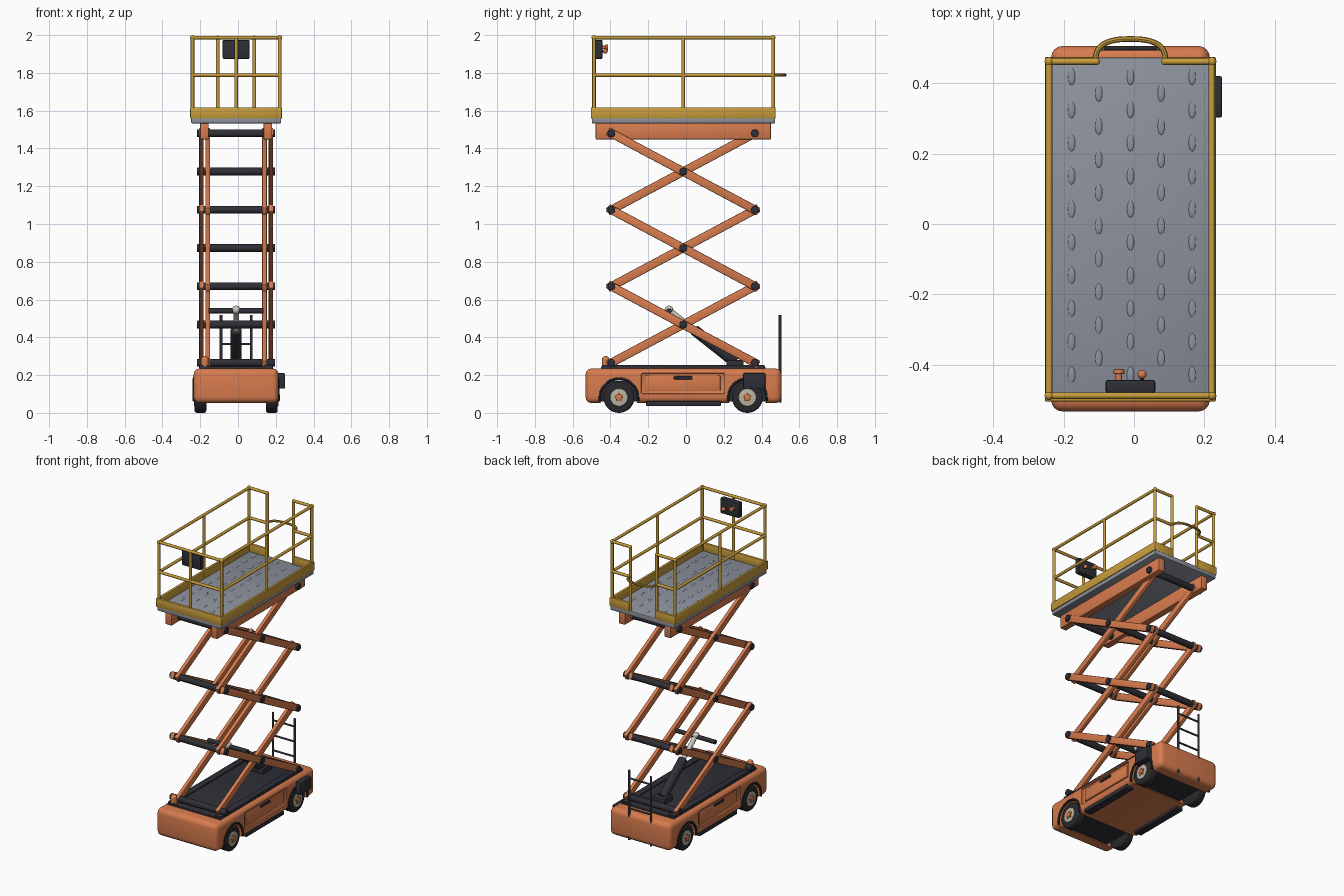
import bpy, bmesh, math
from mathutils import Vector

if "Cube" in bpy.data.objects:
    bpy.data.objects.remove(bpy.data.objects["Cube"])

CX = -0.01  # the machine sits slightly left because of the side control box


def mat(name, rgb):
    m = bpy.data.materials.new(name)
    m.diffuse_color = (*rgb, 1)
    m.use_nodes = True
    m.node_tree.nodes["Principled BSDF"].inputs["Base Color"].default_value = m.diffuse_color
    return m


ORANGE = mat("orange_paint", (0.68, 0.20, 0.075))
YELLOW = mat("safety_yellow", (0.58, 0.34, 0.045))
DARK = mat("dark_steel", (0.028, 0.029, 0.038))
TYRE = mat("tyre_rubber", (0.022, 0.022, 0.025))
GREY = mat("deck_grey", (0.27, 0.29, 0.34))
CHROME = mat("polished_rod", (0.58, 0.58, 0.56))
HUB = mat("hub_cream", (0.50, 0.46, 0.37))
LADDER = mat("ladder_grey", (0.075, 0.08, 0.09))


def finish(name, bm, m, loc=(0, 0, 0)):
    bmesh.ops.recalc_face_normals(bm, faces=bm.faces)
    me = bpy.data.meshes.new(name)
    bm.to_mesh(me)
    bm.free()
    o = bpy.data.objects.new(name, me)
    bpy.context.collection.objects.link(o)
    o.location = loc
    if m:
        me.materials.append(m)
    return o


def box(name, x, y, z, m, bevel=0.0, seg=2):
    """Box from (min, max) ranges with rounded edges."""
    bm = bmesh.new()
    bmesh.ops.create_cube(bm, size=1)
    for v in bm.verts:
        v.co = [r[0] + (c + 0.5) * (r[1] - r[0]) for c, r in zip(v.co, (x, y, z))]
    if bevel:
        bmesh.ops.bevel(bm, geom=bm.edges[:], offset=bevel, segments=seg, profile=0.5, affect='EDGES')
    return finish(name, bm, m)


def rod(name, a, b, r, m, seg=16, bevel=0.0):
    """Cylinder between two points."""
    a, b = Vector(a), Vector(b)
    bm = bmesh.new()
    bmesh.ops.create_cone(bm, cap_ends=True, segments=seg, radius1=r, radius2=r, depth=(b - a).length)
    if bevel:
        rim = [e for e in bm.edges if abs(e.verts[0].co.z - e.verts[1].co.z) < 1e-6]
        bmesh.ops.bevel(bm, geom=rim, offset=bevel, segments=3, profile=0.5, affect='EDGES')
    q = (b - a).to_track_quat('Z', 'Y').to_matrix()
    bmesh.ops.rotate(bm, cent=(0, 0, 0), matrix=q, verts=bm.verts)
    return finish(name, bm, m, (a + b) / 2)


def ball(name, p, r, m, scale=(1, 1, 1)):
    bm = bmesh.new()
    bmesh.ops.create_uvsphere(bm, u_segments=12, v_segments=8, radius=r)
    bmesh.ops.scale(bm, vec=scale, verts=bm.verts)
    return finish(name, bm, m, p)


def tube(name, pts, r, m):
    """Bent pipe along a path."""
    cu = bpy.data.curves.new(name, 'CURVE')
    cu.dimensions = '3D'
    cu.bevel_depth, cu.bevel_resolution, cu.use_fill_caps = r, 2, True
    sp = cu.splines.new('POLY')
    sp.points.add(len(pts) - 1)
    for p, c in zip(sp.points, pts):
        p.co = (*c, 1)
    o = bpy.data.objects.new(name, cu)
    bpy.context.collection.objects.link(o)
    cu.materials.append(m)
    bpy.ops.object.select_all(action='DESELECT')
    o.select_set(True)
    bpy.context.view_layer.objects.active = o
    bpy.ops.object.convert(target='MESH')
    return o


def cut(target, cutter):
    mod = target.modifiers.new("cut", 'BOOLEAN')
    mod.operation, mod.solver, mod.object = 'DIFFERENCE', 'EXACT', cutter
    bpy.context.view_layer.objects.active = target
    bpy.ops.object.modifier_apply(modifier=mod.name)
    bpy.data.objects.remove(cutter)


SIDES = (("left", -1), ("right", 1))
AXLES = (("front", -0.355), ("back", 0.325))

# Chassis with wheel arches and recessed side panels
body = box("chassis", (-0.225, 0.225), (-0.532, 0.505), (0.052, 0.235), ORANGE, 0.032, 4)
for n, y in AXLES:
    cut(body, rod("arch_cutter", (-0.3, y, 0.08), (0.3, y, 0.08), 0.1, None, 32))
    box(n + "_wheel_well", (-0.155, 0.155), (y - 0.099, y + 0.099), (0.06, 0.17), DARK)
for n, s in SIDES:
    cut(body, box("panel_cutter", sorted((s * 0.213, s * 0.3)), (-0.238, 0.205), (0.10, 0.21), None, 0.008))
    box(n + "_panel", sorted((s * 0.208, s * 0.219)), (-0.215, 0.182), (0.115, 0.198), ORANGE, 0.004)
    box(n + "_panel_handle", sorted((s * 0.215, s * 0.228)), (-0.065, 0.035), (0.178, 0.194), DARK, 0.004)
    box(n + "_skid", sorted((s * 0.17, s * 0.222)), (-0.212, 0.185), (0.036, 0.062), DARK, 0.006)

# Wheels with hubs and dark arch trims
for an, y in AXLES:
    for n, s in SIDES:
        w = an + "_" + n
        rod(w + "_tyre", (s * 0.158, y, 0.082), (s * 0.22, y, 0.082), 0.082, TYRE, 32, 0.012)
        rod(w + "_hub", (s * 0.21, y, 0.082), (s * 0.224, y, 0.082), 0.047, HUB, 24, 0.004)
        rod(w + "_hub_cap", (s * 0.22, y, 0.082), (s * 0.232, y, 0.082), 0.018, ORANGE, 12, 0.004)
        for k in range(5):
            t = math.tau * k / 5 + math.pi / 2
            p = (y + 0.021 * math.cos(t), 0.082 + 0.021 * math.sin(t))
            rod(w + "_bolt", (s * 0.22, *p), (s * 0.229, *p), 0.006, ORANGE, 6)
        arc = [math.radians(-10 + 10 * k) for k in range(21)]
        tube(w + "_arch_trim", [(s * 0.222, y + 0.101 * math.cos(t), 0.08 + 0.101 * math.sin(t)) for t in arc], 0.008, DARK)

# Chassis top tray, side control box, beacon
box("chassis_tray", (-0.195, 0.195), (-0.45, 0.42), (0.225, 0.246), DARK, 0.004)
for n, s in SIDES:
    box(n + "_slide_channel", sorted((s * 0.15, s * 0.195)), (-0.445, 0.415), (0.24, 0.254), DARK, 0.003)
box("ground_control_box", (0.215, 0.26), (0.302, 0.42), (0.128, 0.21), DARK, 0.006)
rod("beacon_base", (-0.165, -0.425, 0.23), (-0.165, -0.425, 0.28), 0.021, ORANGE)
ball("beacon_dome", (-0.165, -0.425, 0.28), 0.021, ORANGE)

# Scissor stack: three crossed pairs of arms on each side
Y0, Y1, YM, Z0, STEP = -0.395, 0.365, -0.015, 0.265, 0.405


def arm(name, x, a, b):
    d = Vector((b[0] - a[0], b[1] - a[1]))
    h = d.length / 2 + 0.022
    o = box(name, (-0.0125, 0.0125), (-h, h), (-0.0225, 0.0225), ORANGE, 0.005)
    o.rotation_euler.x = math.atan2(d.y, d.x)
    o.location = (x, (a[0] + b[0]) / 2, (a[1] + b[1]) / 2)


def cross_pin(name, y, z):
    rod(name, (-0.207, y, z), (0.207, y, z), 0.0205, DARK, 16, 0.003)


for i in range(3):
    z = Z0 + i * STEP
    for n, s in SIDES:
        arm(f"{n}_inner_arm_{i}", s * 0.15, (Y0, z), (Y1, z + STEP))
        arm(f"{n}_outer_arm_{i}", s * 0.184, (Y0, z + STEP), (Y1, z))
    cross_pin("middle_pin", YM, z + STEP / 2)
for i in range(4):
    for y in (Y0, Y1):
        cross_pin("end_pin", y, Z0 + i * STEP)

# Lift cylinder
A, B = Vector((0, 0.26, 0.268)), Vector((0, -0.09, 0.545))
rod("cylinder_barrel", A, A.lerp(B, 0.62), 0.029, DARK, 20, 0.004)
rod("cylinder_rod", A.lerp(B, 0.6), B, 0.015, CHROME)
ball("cylinder_eye", B, 0.023, CHROME)
rod("cylinder_crossbar", B - Vector((0.145, 0, 0.005)), B + Vector((0.145, 0, -0.005)), 0.014, DARK)
box("cylinder_mount", (-0.045, 0.045), (0.215, 0.305), (0.24, 0.28), DARK, 0.006)

# Access ladder
for s in (-1, 1):
    rod("ladder_post", (s * 0.08, 0.498, 0.055), (s * 0.08, 0.498, 0.518), 0.007, LADDER, 10)
for k in range(4):
    z = 0.165 + 0.1 * k
    rod("ladder_rung", (-0.08, 0.498, z), (0.08, 0.498, z), 0.006, LADDER, 10)

# Platform frame rails, deck and tread bumps
for n, s in SIDES:
    box(n + "_frame_rail", sorted((s * 0.145, s * 0.191)), (-0.478, 0.45), (1.447, 1.535), ORANGE, 0.006)
box("platform_deck", (-0.238, 0.238), (-0.498, 0.472), (1.533, 1.565), GREY, 0.005)
for c, x in enumerate((-0.167, -0.09, 0, 0.087, 0.175)):
    for k in range(10 - c % 2):
        ball("tread_bump", (x, 0.418 - 0.094 * k - 0.047 * (c % 2), 1.565), 0.024, GREY, (0.42, 1, 0.14))

# Toe boards with a gap for the gate
TZ = (1.558, 1.617)
for n, s in SIDES:
    box(n + "_toe_board", sorted((s * 0.225, s * 0.243)), (-0.504, 0.474), TZ, YELLOW, 0.005)
    box("back_toe_board_" + n, sorted((s * 0.097, s * 0.24)), (0.455, 0.474), TZ, YELLOW, 0.005)
box("front_toe_board", (-0.242, 0.242), (-0.504, -0.485), TZ, YELLOW, 0.005)

# Guard rails
RX, FY, BY, TOP, MID = 0.231, -0.487, 0.461, 1.987, 1.788
for n, s in SIDES:
    for y in (FY, YM, BY):
        rod(n + "_post", (s * RX, y, 1.57), (s * RX, y, TOP), 0.0095, YELLOW, 12)
    for y in (FY, BY):
        ball(n + "_corner", (s * RX, y, TOP), 0.013, YELLOW)
    rod("gate_post_" + n, (s * 0.097, BY, 1.565), (s * 0.097, BY, TOP), 0.0095, YELLOW, 12)
    ball("gate_post_cap", (s * 0.097, BY, TOP), 0.0105, YELLOW)
    for z in (MID, TOP):
        rod(n + "_rail", (s * RX, FY, z), (s * RX, BY, z), 0.0095, YELLOW, 12)
        rod("back_rail_" + n, (s * RX, BY, z), (s * 0.097, BY, z), 0.0095, YELLOW, 12)
rod("front_middle_post", (0, FY, 1.57), (0, FY, TOP), 0.0095, YELLOW, 12)
for z in (MID, TOP):
    rod("front_rail", (-RX, FY, z), (RX, FY, z), 0.0095, YELLOW, 12)

# Bowed gate bar
bow = []
for k in range(25):
    t = math.pi * k / 24
    c, sn = math.cos(t), math.sin(t)
    bow.append((0.099 * math.copysign(abs(c) ** 0.8, c), BY + 0.064 * sn ** 0.7 if 0 < k < 24 else BY, MID))
tube("gate_bow", bow, 0.008, YELLOW)

# Platform control panel with stop button and joystick
box("control_panel", (-0.071, 0.071), (-0.48, -0.442), (1.873, 1.975), DARK, 0.008)
rod("stop_button_stem", (-0.033, -0.445, 1.935), (-0.033, -0.422, 1.935), 0.009, ORANGE, 12)
rod("stop_button", (-0.033, -0.426, 1.935), (-0.033, -0.412, 1.935), 0.016, ORANGE, 16, 0.004)
rod("joystick_stem", (0.033, -0.445, 1.915), (0.033, -0.428, 1.915), 0.006, DARK, 10)
ball("joystick_knob", (0.033, -0.427, 1.915), 0.013, ORANGE)

# Shared offset and smooth shading
bpy.ops.object.select_all(action='SELECT')
for o in bpy.context.scene.objects:
    o.location.x += CX
bpy.context.view_layer.objects.active = body
bpy.ops.object.shade_smooth_by_angle(angle=math.radians(35))
